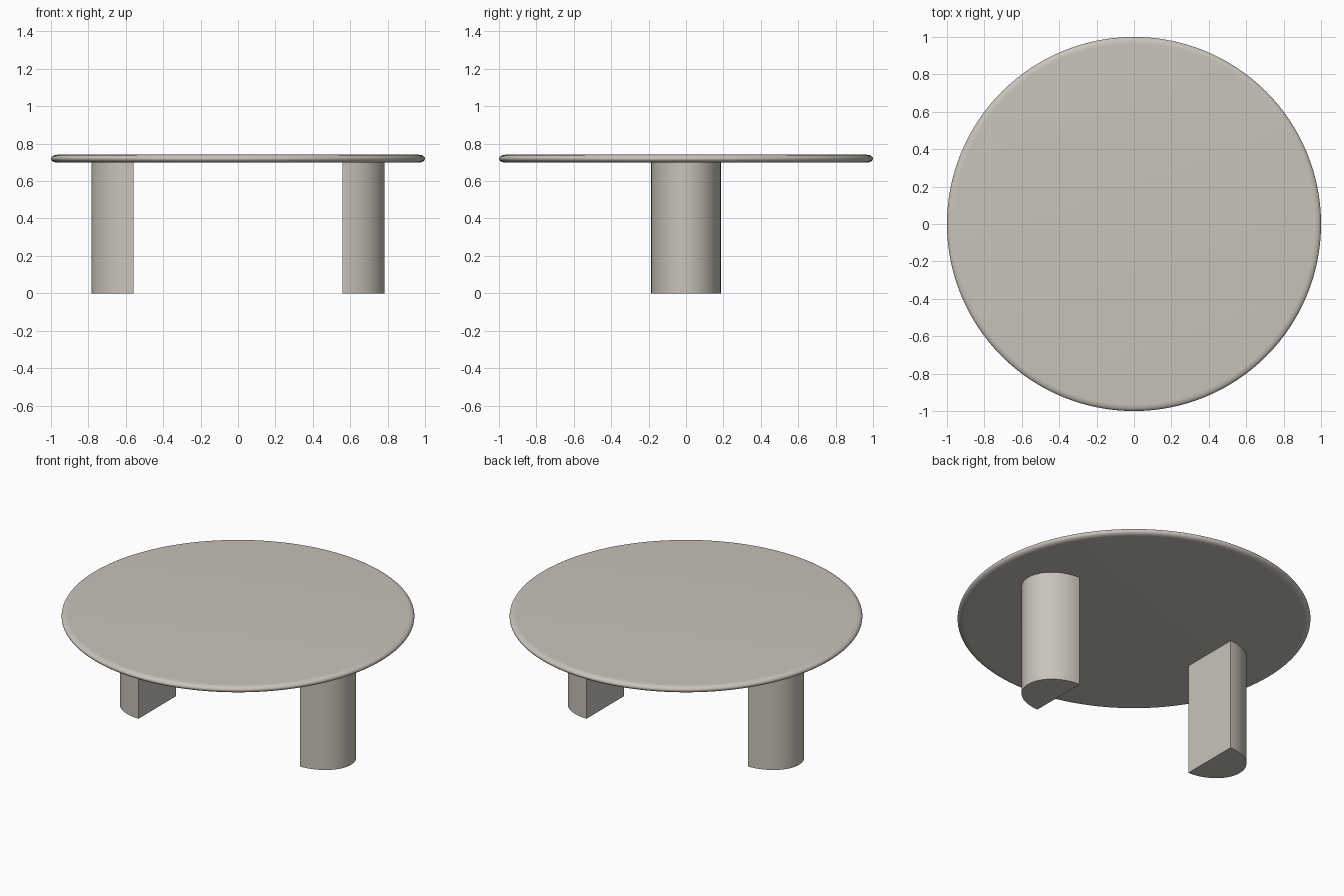
import bpy, bmesh, math

if "Cube" in bpy.data.objects:
    bpy.data.objects.remove(bpy.data.objects["Cube"])

mat = bpy.data.materials.new("warm grey stone")
mat.diffuse_color = (0.58, 0.55, 0.49, 1)
mat.use_nodes = True
mat.node_tree.nodes["Principled BSDF"].inputs["Base Color"].default_value = mat.diffuse_color


def finish(name, bm):
    bmesh.ops.recalc_face_normals(bm, faces=bm.faces)
    me = bpy.data.meshes.new(name)
    bm.to_mesh(me)
    bm.free()
    me.materials.append(mat)
    ob = bpy.data.objects.new(name, me)
    bpy.context.collection.objects.link(ob)
    bpy.ops.object.select_all(action='DESELECT')
    ob.select_set(True)
    bpy.context.view_layer.objects.active = ob
    bpy.ops.object.shade_smooth_by_angle(angle=math.radians(30))
    return ob


# Round tabletop: stacked rings following a rounded rim, capped flat
N, STEPS = 128, 14
Z_MID, HALF, RIM = 0.72, 0.021, 0.035
bm = bmesh.new()
rings = []
for i in range(STEPS + 1):
    a = -math.pi / 2 + math.pi * i / STEPS
    r = 1 - RIM + RIM * math.cos(a)
    z = Z_MID + HALF * math.sin(a)
    rings.append([bm.verts.new((r * math.cos(2 * math.pi * k / N),
                                r * math.sin(2 * math.pi * k / N), z)) for k in range(N)])
for lo, hi in zip(rings, rings[1:]):
    for k in range(N):
        j = (k + 1) % N
        bm.faces.new((lo[k], lo[j], hi[j], hi[k]))
bm.faces.new(rings[0])
bm.faces.new(rings[-1])
finish("tabletop", bm)

# Half-oval legs: flat side inward, curved side outward
for name, side in (("left_leg", -1), ("right_leg", 1)):
    bm = bmesh.new()
    arc = [-math.pi / 2 + math.pi * i / 40 for i in range(41)]
    base = bm.faces.new([bm.verts.new((side * (0.558 + 0.225 * math.cos(a)),
                                       0.186 * math.sin(a), 0)) for a in arc])
    ext = bmesh.ops.extrude_face_region(bm, geom=[base], use_keep_orig=True)
    top = [v for v in ext["geom"] if isinstance(v, bmesh.types.BMVert)]
    bmesh.ops.translate(bm, verts=top, vec=(0, 0, Z_MID - HALF))
    finish(name, bm)
